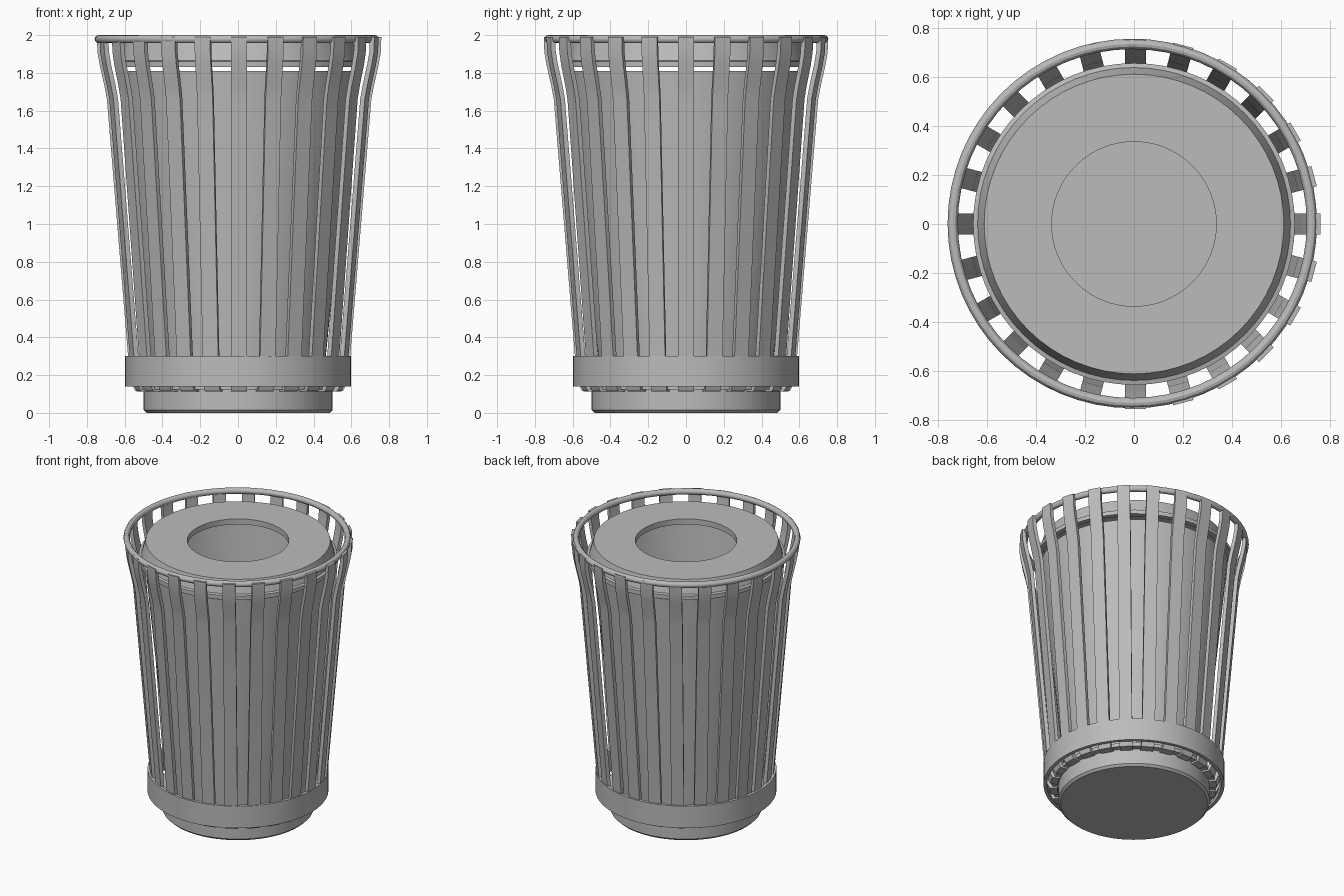
import bpy, bmesh, math
from mathutils import Matrix, Vector

cube = bpy.data.objects.get("Cube")
if cube:
    bpy.data.objects.remove(cube, do_unlink=True)

metal = bpy.data.materials.new("grey_metal")
metal.use_nodes = True
GREY = (0.5, 0.5, 0.5, 1)
metal.diffuse_color = GREY
metal.node_tree.nodes["Principled BSDF"].inputs["Base Color"].default_value = GREY


def finish(name, bm, smooth=True, offset=(0, 0, 0)):
    bmesh.ops.recalc_face_normals(bm, faces=bm.faces)
    mesh = bpy.data.meshes.new(name)
    bm.to_mesh(mesh)
    bm.free()
    mesh.materials.append(metal)
    obj = bpy.data.objects.new(name, mesh)
    obj.location = offset
    bpy.context.collection.objects.link(obj)
    if smooth:
        bpy.ops.object.select_all(action='DESELECT')
        obj.select_set(True)
        bpy.context.view_layer.objects.active = obj
        bpy.ops.object.shade_smooth_by_angle(angle=math.radians(30))
    return obj


def lathe(name, profile, closed=False, steps=64, offset=(0, 0, 0)):
    """Spin an (r, z) profile around the vertical axis."""
    bm = bmesh.new()
    verts = [bm.verts.new((r, 0, z)) for r, z in profile]
    edges = [bm.edges.new(pair) for pair in zip(verts, verts[1:])]
    if closed:
        edges.append(bm.edges.new((verts[-1], verts[0])))
    bmesh.ops.spin(bm, geom=verts + edges, axis=(0, 0, 1), cent=(0, 0, 0),
                   angle=math.tau, steps=steps, use_duplicate=False)
    bmesh.ops.remove_doubles(bm, verts=bm.verts, dist=0.0001)
    return finish(name, bm, True, offset)


# Foot and floor plate
lathe("foot", [(0, 0), (0.485, 0), (0.5, 0.015), (0.5, 0.13), (0, 0.13)])
lathe("floor_plate", [(0, 0.125), (0.54, 0.125), (0.54, 0.15), (0, 0.15)])

# Band around the slat bottoms
lathe("base_band", [(0.575, 0.14), (0.598, 0.14), (0.598, 0.3), (0.575, 0.3)], closed=True)

# Open inner liner with a short straight collar
lathe("liner", [(0, 0.15), (0.45, 0.15), (0.605, 1.7), (0.615, 1.81),
                (0.6, 1.81), (0.59, 1.7), (0.435, 0.17), (0, 0.17)])

# Lid with a central opening and a thin flange
lathe("lid", [(0.335, 1.96), (0.61, 1.96), (0.637, 1.865), (0.655, 1.86),
              (0.655, 1.83), (0.62, 1.83), (0.595, 1.92), (0.335, 1.92)], closed=True)

# Round top rim
rim_profile = [(0.731 + 0.021 * math.cos(a), 1.979 + 0.021 * math.sin(a))
               for a in (math.tau * i / 12 for i in range(12))]
lathe("top_rim", rim_profile, closed=True, offset=(-0.007, 0.002, 0))

# Flared slats: one outer path, thickened inward and repeated in a circle
PATH = [(0.5, 0.112), (0.55, 0.115), (0.572, 0.16), (0.588, 0.3), (0.7, 1.66),
        (0.713, 1.73), (0.738, 1.84), (0.75, 1.91), (0.753, 1.99)]
SLATS, WIDTH, THICK = 24, 0.085, 0.025
points = [Vector(p) for p in PATH]
bm = bmesh.new()
for n in range(SLATS):
    turn = Matrix.Rotation(math.tau * n / SLATS, 4, 'Z')
    rows = []
    for i, p in enumerate(points):
        along = (points[min(i + 1, len(points) - 1)] - points[max(i - 1, 0)]).normalized()
        inner = p + Vector((-along.y, along.x)) * THICK
        corners = [(p, -1), (p, 1), (inner, 1), (inner, -1)]
        rows.append([bm.verts.new(turn @ Vector((q.x, s * WIDTH / 2, q.y)))
                     for q, s in corners])
    for a, b in zip(rows, rows[1:]):
        for k in range(4):
            j = (k + 1) % 4
            bm.faces.new((a[k], a[j], b[j], b[k]))
    bm.faces.new(rows[0])
    bm.faces.new(rows[-1])
finish("slats", bm, True, offset=(0.006, 0, 0))
